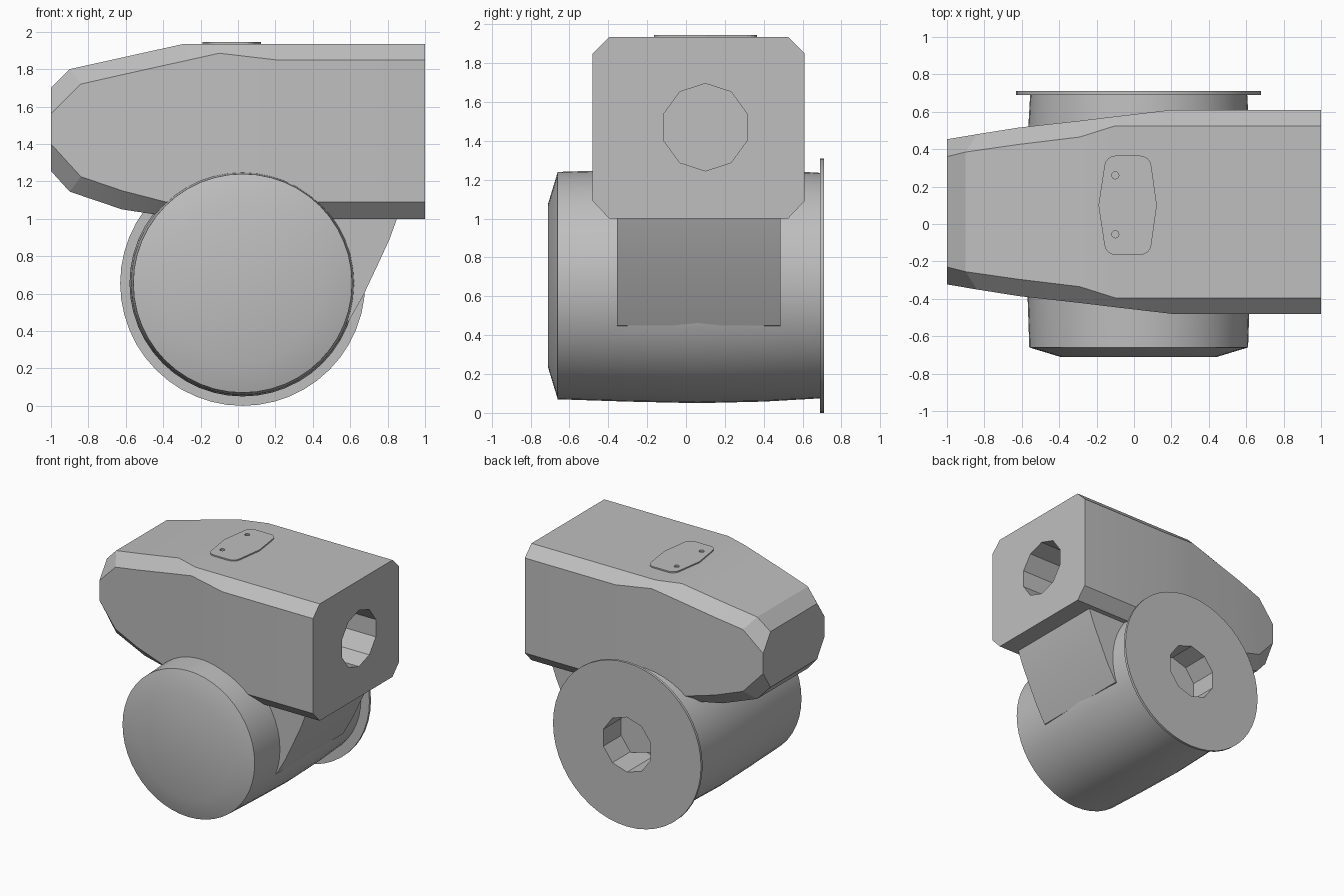
import bpy, bmesh, math
from mathutils import Vector

if "Cube" in bpy.data.objects:
    bpy.data.objects.remove(bpy.data.objects["Cube"])

grey = bpy.data.materials.new("plain grey")
grey.use_nodes = True
COLOUR = (0.52, 0.52, 0.52, 1)
grey.diffuse_color = COLOUR
grey.node_tree.nodes["Principled BSDF"].inputs["Base Color"].default_value = COLOUR

MID_Y = 0.065                 # centre plane of the housing
DRUM = (0.025, 0.655)         # x and z of the drum axis


def finish(bm, name, angle=None):
    bmesh.ops.recalc_face_normals(bm, faces=bm.faces)
    mesh = bpy.data.meshes.new(name)
    bm.to_mesh(mesh)
    bm.free()
    mesh.materials.append(grey)
    obj = bpy.data.objects.new(name, mesh)
    bpy.context.collection.objects.link(obj)
    if angle:
        activate(obj)
        bpy.ops.object.shade_smooth_by_angle(angle=math.radians(angle))
    return obj


def activate(obj):
    bpy.ops.object.select_all(action='DESELECT')
    obj.select_set(True)
    bpy.context.view_layer.objects.active = obj


def loft(name, rings, angle=None):
    """Skin a row of equal rings and cap both ends."""
    bm = bmesh.new()
    rows = [[bm.verts.new(p) for p in ring] for ring in rings]
    n = len(rows[0])
    for a, b in zip(rows, rows[1:]):
        for i in range(n):
            j = (i + 1) % n
            bm.faces.new((a[i], a[j], b[j], b[i]))
    bm.faces.new(rows[0])
    bm.faces.new(rows[-1])
    return finish(bm, name, angle)


def circle(centre, r, axis, n):
    ring = []
    for i in range(n):
        a = 2 * math.pi * i / n
        u, v = r * math.sin(a), r * math.cos(a)
        offset = {'x': (0, u, v), 'y': (u, 0, v), 'z': (u, v, 0)}[axis]
        ring.append(Vector(centre) + Vector(offset))
    return ring


def drum_ring(y, r, n=48):
    return circle((DRUM[0], y, DRUM[1]), r, 'y', n)


def cut(cutter, *targets):
    cutter.hide_render = True
    for obj in targets:
        activate(obj)
        mod = obj.modifiers.new("hole", 'BOOLEAN')
        mod.operation = 'DIFFERENCE'
        mod.solver = 'EXACT'
        mod.object = cutter
        bpy.ops.object.modifier_apply(modifier=mod.name)
    bpy.data.objects.remove(cutter)


# Housing: chamfered box that tapers to a blunt nose
def section(x_rim, x_side, rim, side, top, high, low, bottom):
    half = [(x_rim, rim, top), (x_side, side, high),
            (x_side, side, low), (x_rim, rim, bottom)]
    return ([(x, MID_Y + y, z) for x, y, z in half] +
            [(x, MID_Y - y, z) for x, y, z in reversed(half)])


housing = loft("housing", [
    section(-1, -1, 0.295, 0.388, 1.70, 1.56, 1.40, 1.255),
    section(-0.9, -0.84, 0.32, 0.415, 1.80, 1.72, 1.225, 1.145),
    section(-0.62, -0.62, 0.36, 0.45, 1.862, 1.77, 1.15, 1.05),
    section(-0.29, -0.29, 0.40, 0.487, 1.935, 1.843, 1.065, 1.0),
    section(-0.1, -0.1, 0.46, 0.51, 1.935, 1.885, 1.05, 1.0),
    section(0.2, 0.2, 0.46, 0.545, 1.935, 1.85, 1.09, 1.0),
    section(1, 1, 0.46, 0.545, 1.935, 1.85, 1.09, 1.0)], 14)

# Ten-sided socket in the end of the housing
cut(loft("socket_cutter", [circle((x, 0.1, 1.47), 0.225, 'x', 10)
                           for x in (0.65, 1.1)]), housing)

# Drum: slightly barrelled, with a shallow domed front
drum = loft("drum", [drum_ring(y, r) for y, r in (
    (-0.71, 0.42), (-0.66, 0.585), (-0.3, 0.597), (0.06, 0.605),
    (0.4, 0.597), (0.695, 0.58))], 30)

# Thin flange on the back of the drum
flange = loft("back_flange", [drum_ring(y, 0.655) for y in (0.69, 0.71)], 30)

# Ten-sided socket through the flange into the drum
cut(loft("back_socket_cutter", [drum_ring(y, 0.22, 10) for y in (0.38, 0.8)]),
    drum, flange)

# Neck: curved bracket joining the drum to the housing
neck_profile = [(-0.4, 1.02), (0.857, 1.02), (0.81, 0.89), (0.75, 0.76),
                (0.67, 0.59), (0.59, 0.45), (0.4, 0.4), (-0.3, 0.6)]
loft("neck", [[(x, MID_Y + y, z) for x, z in neck_profile]
              for y in (-0.42, 0.42)], 25)

# Cover plate: six-sided with rounded corners and two screw holes
bm = bmesh.new()
outline = [(-0.19, 0.1), (-0.15, -0.165), (0.085, -0.165),
           (0.122, 0.1), (0.085, 0.365), (-0.15, 0.365)]
base = bm.faces.new([bm.verts.new((x, y, 1.93)) for x, y in outline])
corners = [v for v in bm.verts if abs(v.co.y - 0.1) > 0.1]
bmesh.ops.bevel(bm, geom=corners, offset=0.05, segments=4,
                affect='VERTICES', profile=0.5)
up = bmesh.ops.extrude_face_region(bm, geom=bm.faces[:])
bmesh.ops.translate(bm, vec=(0, 0, 0.015),
                    verts=[v for v in up["geom"] if isinstance(v, bmesh.types.BMVert)])
plate = finish(bm, "cover_plate")
for y in (-0.055, 0.26):
    cut(loft("screw_cutter", [circle((-0.1, y, z), 0.019, 'z', 16)
                              for z in (1.9, 1.96)]), plate)
